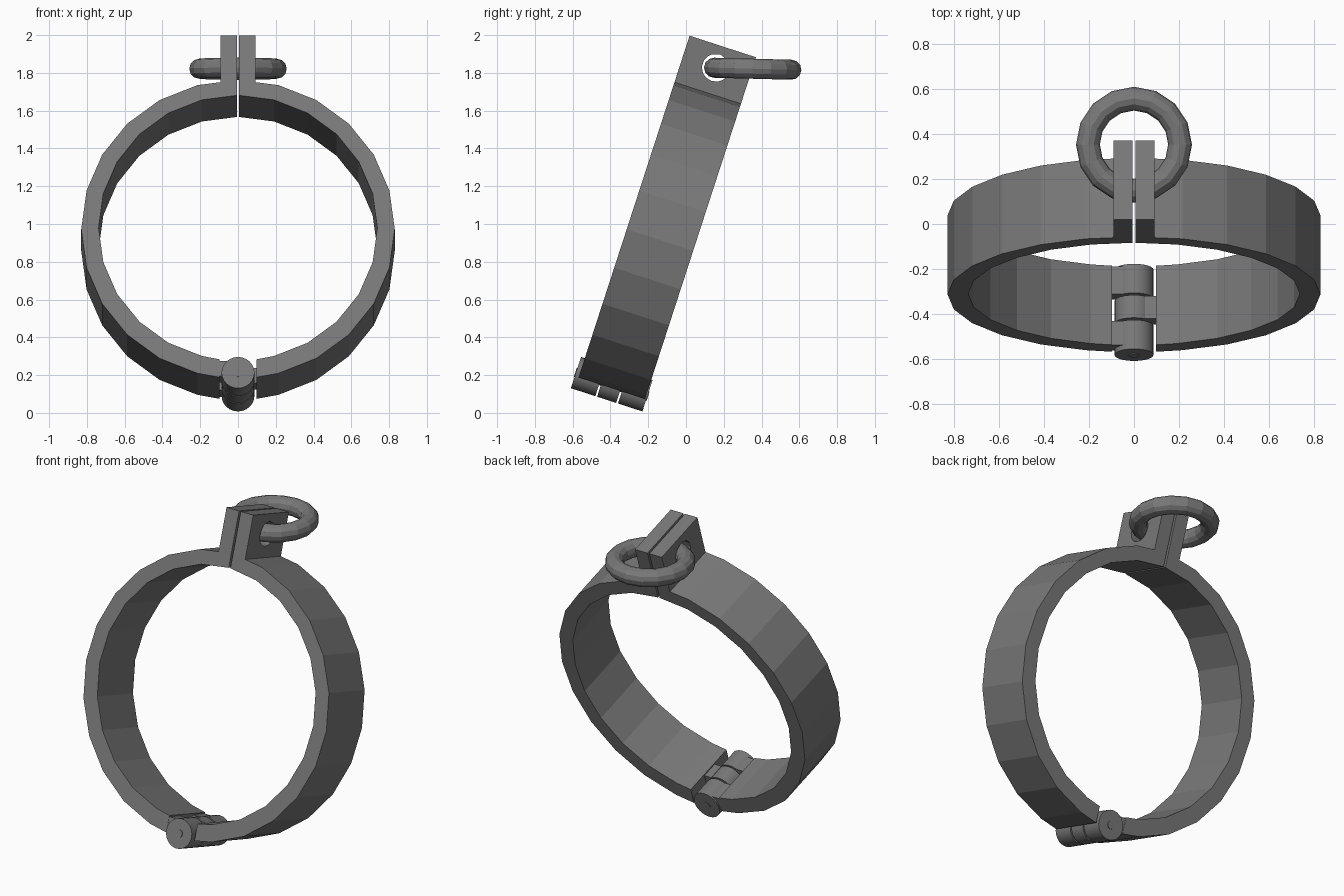
import bpy, bmesh, math
from mathutils import Matrix

if "Cube" in bpy.data.objects:
    bpy.data.objects.remove(bpy.data.objects["Cube"])

TILT = math.radians(-18)          # the whole shackle leans back
W0, W1 = -0.599, -0.229           # band width range along its axis
WM = (W0 + W1) / 2

steel = bpy.data.materials.new("dark_steel")
steel.diffuse_color = (0.19, 0.19, 0.19, 1)
steel.use_nodes = True
steel.node_tree.nodes["Principled BSDF"].inputs["Base Color"].default_value = steel.diffuse_color


def finish(name, bm, tilt=TILT, loc=(0, 0, 0)):
    bmesh.ops.recalc_face_normals(bm, faces=bm.faces[:])
    me = bpy.data.meshes.new(name)
    bm.to_mesh(me)
    bm.free()
    ob = bpy.data.objects.new(name, me)
    me.materials.append(steel)
    ob.rotation_euler.x = tilt
    ob.location = loc
    bpy.context.collection.objects.link(ob)
    return ob


def band(name, side):
    # half of a 24-sided hoop, open at the top slit and the hinge
    def arc(r, c):
        angles = [math.asin(0.006 / r)]
        angles += [math.radians(15 * i) for i in range(1, 12)]
        angles.append(math.pi - math.asin(0.097 / r))
        return [(side * r * math.sin(a), c + r * math.cos(a)) for a in angles]
    outer, inner = arc(0.83, 0.828), arc(0.738, 0.835)
    bm = bmesh.new()
    rows = [[bm.verts.new((x, w, u)) for x, u in pts]
            for pts, w in ((outer, W0), (outer, W1), (inner, W1), (inner, W0))]
    for k in range(4):
        a, b = rows[k], rows[(k + 1) % 4]
        for i in range(len(a) - 1):
            bm.faces.new((a[i], a[i + 1], b[i + 1], b[i]))
    for i in (0, -1):
        bm.faces.new([r[i] for r in rows])
    finish(name, bm)


def lug(name, side):
    # upright plate with a round hole for the ring
    lo, hi, hu, hr = 1.60, 1.905, 1.787, 0.074
    corners = [(W0, lo), (W1, lo), (W1, hi), (W0, hi)]
    rim = []
    for k in range(4):
        (a, b), (c, d) = corners[k], corners[(k + 1) % 4]
        rim += [(a + (c - a) * t / 4, b + (d - b) * t / 4) for t in range(4)]
    hole = []
    for w, u in rim:
        a = math.atan2(u - hu, w - WM)
        hole.append((WM + hr * math.cos(a), hu + hr * math.sin(a)))
    bm = bmesh.new()
    rows = [[bm.verts.new((side * x, w, u)) for w, u in pts]
            for pts, x in ((rim, 0.006), (rim, 0.092), (hole, 0.092), (hole, 0.006))]
    for k in range(4):
        a, b = rows[k], rows[(k + 1) % 4]
        for i in range(16):
            j = (i + 1) % 16
            bm.faces.new((a[i], a[j], b[j], b[i]))
    finish(name, bm)


def cylinder(name, r, w0, w1, u, segs):
    bm = bmesh.new()
    m = Matrix.Translation((0, (w0 + w1) / 2, u)) @ Matrix.Rotation(math.pi / 2, 4, 'X')
    bmesh.ops.create_cone(bm, cap_ends=True, segments=segs, radius1=r, radius2=r,
                          depth=w1 - w0, matrix=m)
    ob = finish(name, bm)
    bpy.ops.object.select_all(action='DESELECT')
    ob.select_set(True)
    bpy.context.view_layer.objects.active = ob
    bpy.ops.object.shade_smooth_by_angle(angle=math.radians(35))


def block(name, x0, x1, w0, w1, u0, u1):
    bm = bmesh.new()
    m = Matrix.Translation(((x0 + x1) / 2, (w0 + w1) / 2, (u0 + u1) / 2)) \
        @ Matrix.Diagonal((abs(x1 - x0), w1 - w0, u1 - u0, 1))
    bmesh.ops.create_cube(bm, size=1, matrix=m)
    finish(name, bm)


# two hoop halves with their lugs
for label, s in (("left", -1), ("right", 1)):
    band(label + "_band", s)
    lug(label + "_lug", s)

# hinge: outer knuckles join the left half, the middle one the right half
HU = 0.023
for label, s, a, b in (("front", -1, -0.62, -0.484), ("middle", 1, -0.474, -0.368),
                       ("back", -1, -0.358, -0.222)):
    cylinder(label + "_knuckle", 0.087, a, b, HU, 24)
    block(label + "_hinge_tongue", s * 0.05, s * 0.105,
          max(a, W0 + 0.002), min(b, W1 - 0.002), 0.012, 0.096)
cylinder("hinge_pin", 0.025, -0.624, -0.218, HU, 12)

# loose ring through the lug holes
bm = bmesh.new()
MAJ, MIN, NA, NB = 0.205, 0.053, 16, 12
v = [[bm.verts.new(((MAJ + MIN * math.cos(q)) * math.cos(p),
                    (MAJ + MIN * math.cos(q)) * math.sin(p), MIN * math.sin(q)))
      for q in (math.tau * j / NB for j in range(NB))]
     for p in (math.tau * i / NA for i in range(NA))]
for i in range(NA):
    for j in range(NB):
        i2, j2 = (i + 1) % NA, (j + 1) % NB
        bm.faces.new((v[i][j], v[i2][j], v[i2][j2], v[i][j2]))
finish("ring", bm, math.radians(-1.5), (0, 0.353, 1.822))
